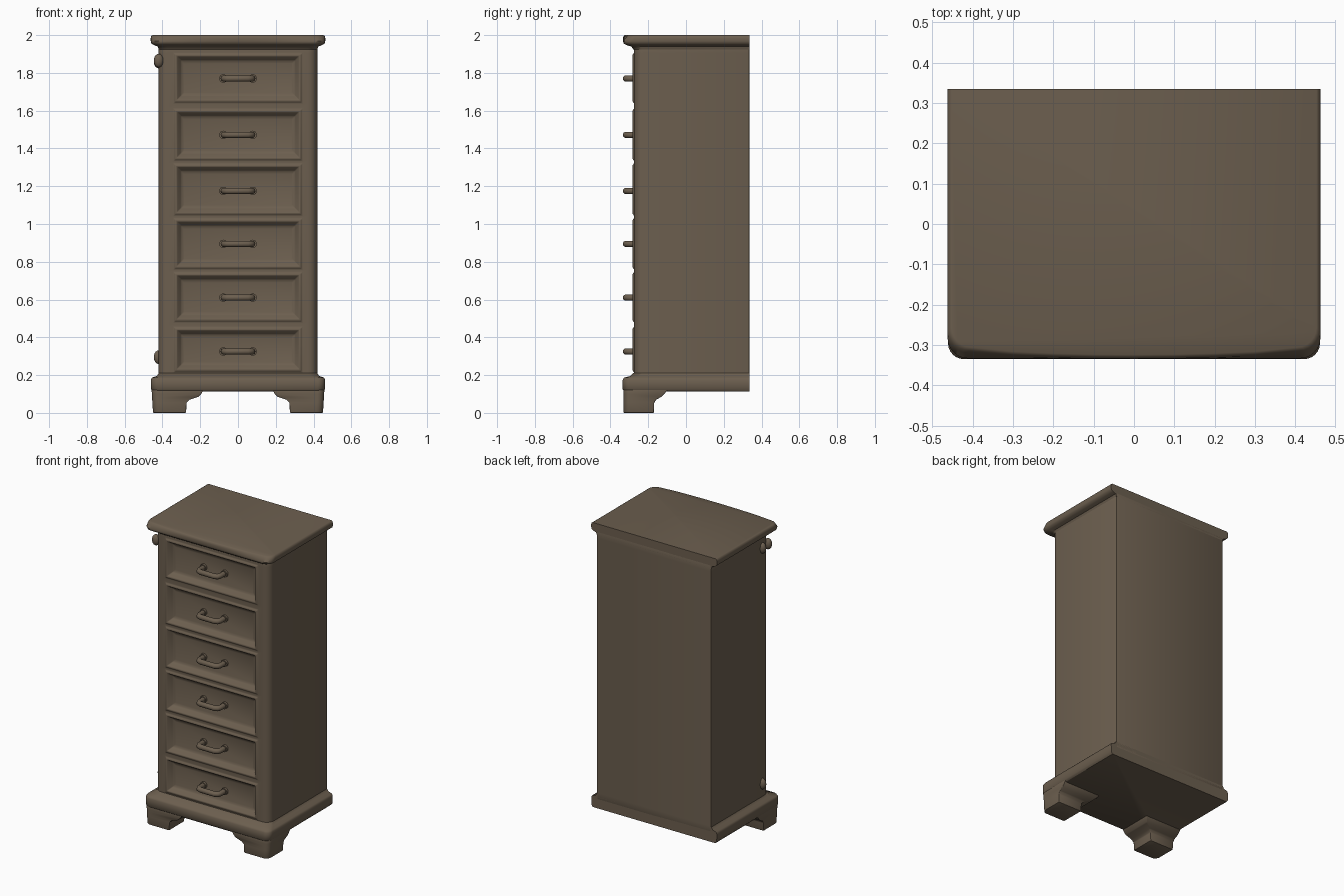
import bpy, bmesh, math

old = bpy.data.objects.get("Cube")
if old:
    bpy.data.objects.remove(old)

BACK = 0.335
wood = bpy.data.materials.new("dark_brown_wood")
wood.use_nodes = True
wood.diffuse_color = (0.150, 0.114, 0.078, 1)
bsdf = next(n for n in wood.node_tree.nodes if n.type == "BSDF_PRINCIPLED")
bsdf.inputs["Base Color"].default_value = wood.diffuse_color


def plan(half, front, radius, bow=0.0, xs=()):
    """Plan outline: square at the back, rounded corners at the front."""
    side = front + bow
    pts = [(half, BACK), (-half, BACK)]
    arc = [math.radians(15 * i) for i in range(7)]
    left = [(-half + radius - radius * math.cos(a),
             side + radius - radius * math.sin(a)) for a in arc]
    pts += left
    pts += [(x, front + bow * (x / half) ** 2) for x in xs]
    pts += [(-x, y) for x, y in reversed(left)]
    return pts


def loft(rings):
    """Skin a stack of (outline, z) rings and cap both ends."""
    bm = bmesh.new()
    rows = [[bm.verts.new((x, y, z)) for x, y in pts] for pts, z in rings]
    n = len(rows[0])
    for low, high in zip(rows, rows[1:]):
        for i in range(n):
            j = (i + 1) % n
            bm.faces.new((low[i], low[j], high[j], high[i]))
    bm.faces.new(rows[0][::-1])
    bm.faces.new(rows[-1])
    bmesh.ops.recalc_face_normals(bm, faces=bm.faces[:])
    return bm


def finish(obj, bevel=0.0, angle=40):
    bpy.ops.object.select_all(action="DESELECT")
    obj.select_set(True)
    bpy.context.view_layer.objects.active = obj
    if bevel:
        mod = obj.modifiers.new("soft_edges", "BEVEL")
        mod.width, mod.segments = bevel, 2
        mod.limit_method, mod.angle_limit = "ANGLE", math.radians(25)
        bpy.ops.object.modifier_apply(modifier=mod.name)
    bpy.ops.object.shade_smooth_by_angle(angle=math.radians(angle))
    return obj


def add(name, bm, bevel=0.0, angle=40):
    mesh = bpy.data.meshes.new(name)
    bm.to_mesh(mesh)
    bm.free()
    mesh.materials.append(wood)
    obj = bpy.data.objects.new(name, mesh)
    bpy.context.collection.objects.link(obj)
    return finish(obj, bevel, angle)


# Cabinet body with six framed, sunken drawer fronts
drawers = [(0.215, 0.455), (0.48, 0.745), (0.76, 1.03),
           (1.045, 1.32), (1.335, 1.61), (1.64, 1.905)]
levels = [0.17] + [z for pair in drawers for z in pair] + [1.95]
outline = plan(0.42, -0.275, 0.05, xs=(-0.34, 0.34))
body = loft([(outline, z) for z in levels])
fronts = []
for f in body.faces:
    c = f.calc_center_median()
    if f.normal.y < -0.9 and abs(c.x) < 0.01 and any(a < c.z < b for a, b in drawers):
        fronts.append(f)
for thick, depth in [(0.012, 0.008), (0.012, 0), (0.03, -0.032), (0.02, -0.006)]:
    bmesh.ops.inset_individual(body, faces=fronts, thickness=thick, depth=depth)
add("cabinet_body", body, 0.005)

# Overhanging top with a cove below and a slightly bowed front lip
curve_xs = [-0.3, -0.2, -0.1, 0, 0.1, 0.2, 0.3]
top_steps = [(0.42, -0.28, 0.05, 0, 1.925), (0.425, -0.29, 0.05, 0, 1.94),
             (0.445, -0.315, 0.05, 0, 1.947), (0.458, -0.33, 0.05, 0, 1.955),
             (0.462, -0.333, 0.05, 0, 1.968), (0.462, -0.334, 0.05, 0.015, 1.985),
             (0.459, -0.331, 0.05, 0.018, 1.995), (0.452, -0.324, 0.05, 0.018, 2.0)]
add("top_slab", loft([(plan(h, f, r, b, curve_xs), z)
                      for h, f, r, b, z in top_steps]), angle=50)

# Plinth moulding
base_steps = [(0.45, -0.325, 0.04, 0.112), (0.46, -0.335, 0.04, 0.125),
              (0.461, -0.335, 0.04, 0.175), (0.455, -0.328, 0.04, 0.187),
              (0.43, -0.295, 0.05, 0.195), (0.42, -0.28, 0.05, 0.21)]
add("plinth", loft([(plan(h, f, r), z) for h, f, r, z in base_steps]), angle=50)

# Two front bracket feet, flaring inwards towards the plinth
foot_steps = [(0.275, -0.17, 0.0), (0.272, -0.168, 0.055), (0.255, -0.158, 0.07),
              (0.21, -0.13, 0.085), (0.195, -0.115, 0.1), (0.18, -0.095, 0.125)]
for side, label in ((1, "left"), (-1, "right")):
    rings = []
    for inner, rear, z in foot_steps:
        out, r = 0.45 + 0.06 * z, 0.035
        corner = [(out - r + r * math.cos(a), -0.33 + r - r * math.sin(a))
                  for a in (math.radians(18 * i) for i in range(6))]
        pts = [(inner, rear), (out, rear)] + corner + [(inner, -0.33)]
        rings.append(([(side * x, y) for x, y in pts], z))
    add(label + "_front_foot", loft(rings), 0.004)

# Drawer pulls: a bent bar on two round mounts
path = [(-0.075, -0.235), (-0.075, -0.295), (-0.068, -0.311), (-0.052, -0.318),
        (0.052, -0.318), (0.068, -0.311), (0.075, -0.295), (0.075, -0.235)]
for n, z in enumerate((0.325, 0.61, 0.895, 1.175, 1.472, 1.77), 1):
    curve = bpy.data.curves.new(f"drawer_pull_{n}", "CURVE")
    curve.dimensions = "3D"
    curve.bevel_depth, curve.bevel_resolution = 0.017, 3
    curve.use_fill_caps = True
    spline = curve.splines.new("POLY")
    spline.points.add(len(path) - 1)
    for p, (x, y) in zip(spline.points, path):
        p.co = (x, y, z, 1)
    curve.materials.append(wood)
    pull = bpy.data.objects.new(curve.name, curve)
    bpy.context.collection.objects.link(pull)
    for x in (-0.078, 0.078):
        bpy.ops.mesh.primitive_cylinder_add(vertices=16, radius=0.022, depth=0.03,
                                            location=(x, -0.245, z),
                                            rotation=(math.pi / 2, 0, 0))
        mount = bpy.context.object
        mount.name = f"pull_mount_{n}"
        mount.data.materials.append(wood)
        finish(mount)

# Small knobs on the right side near the front edge
for y, z in ((-0.2, 1.86), (-0.26, 1.865), (-0.2, 0.295)):
    bpy.ops.mesh.primitive_uv_sphere_add(segments=16, ring_count=10, radius=1,
                                         location=(-0.42, y, z))
    knob = bpy.context.object
    knob.name = "side_knob"
    knob.scale = (0.026, 0.022, 0.036)
    knob.data.materials.append(wood)
    finish(knob, angle=60)
